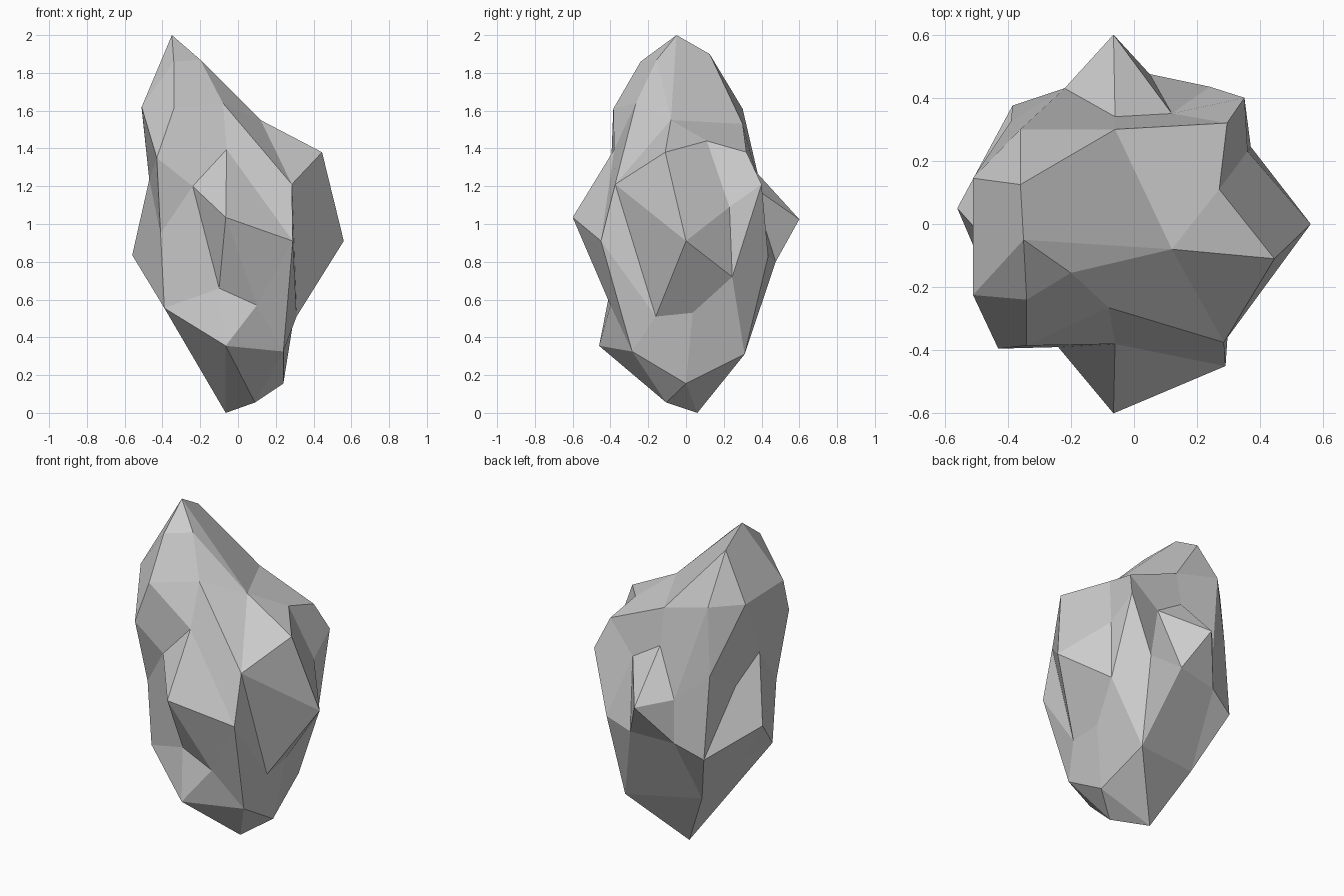
import bpy, bmesh
from mathutils import Vector

# Key corners of the boulder, in belts from the leaning peak to the foot
peak = [(-.35, -.05, 2), (-.36, .125, 1.9), (-.34, -.24, 1.86), (-.2, -.155, 1.87)]
shoulder = [(-.51, -.225, 1.62), (-.51, .145, 1.61), (-.36, .3, 1.61), (-.34, -.385, 1.61),
            (-.08, -.265, 1.64), (.12, -.08, 1.55), (-.06, .3, 1.53)]
ledge = [(.27, .11, 1.44), (.445, -.11, 1.38), (.295, .32, 1.38),
         (-.43, -.395, 1.35), (-.06, -.38, 1.395), (.285, -.375, 1.21), (.35, .4, 1.21),
         (-.47, -.05, 1.235), (-.39, .325, 1.2), (-.06, .34, 1.31), (.12, .35, 1.2),
         (-.24, -.39, 1.2)]
waist = [(-.065, -.6, 1.035), (.29, -.45, .91), (.56, 0, .91),
         (.36, .23, 1.09), (-.065, .6, 1.025), (.24, .435, .83), (.05, .475, .8),
         (-.22, .43, 1.05), (-.22, .43, .78), (-.385, .375, .7), (-.56, .05, .835),
         (-.41, -.3, .95), (-.41, .1, 1.06), (.37, .245, .72)]
foot = [(.31, -.16, .51), (.3, .035, .53), (-.39, -.29, .555), (-.4, .02, .58),
        (-.1, -.4, .66), (.1, -.4, .57), (-.065, -.46, .355), (.24, -.285, .325),
        (.2, .31, .31), (-.25, .2, .36), (.24, .0, .155), (.09, -.105, .055),
        (-.065, .06, 0)]


def direction(p):
    """Direction of a corner seen from the core, following the lean."""
    x, y, z = p
    lean = -.22 * max(0, z - .95)
    return Vector((x - lean + .02, y, (z - .95) * .5)).normalized()


# Skin the corners on a sphere, then pull each one to its real place
bm = bmesh.new()
target = {}
for p in peak + shoulder + ledge + waist + foot:
    target[bm.verts.new(direction(p))] = Vector(p)
bmesh.ops.convex_hull(bm, input=list(bm.verts))
for v, p in target.items():
    v.co = p
bmesh.ops.recalc_face_normals(bm, faces=list(bm.faces))
# Merge near-flat triangle pairs into the broad facets
bmesh.ops.join_triangles(bm, faces=list(bm.faces),
                         angle_face_threshold=.3, angle_shape_threshold=1.2)

mesh = bpy.data.meshes.new("boulder")
bm.to_mesh(mesh)
bm.free()
boulder = bpy.data.objects.new("boulder", mesh)
bpy.context.collection.objects.link(boulder)
